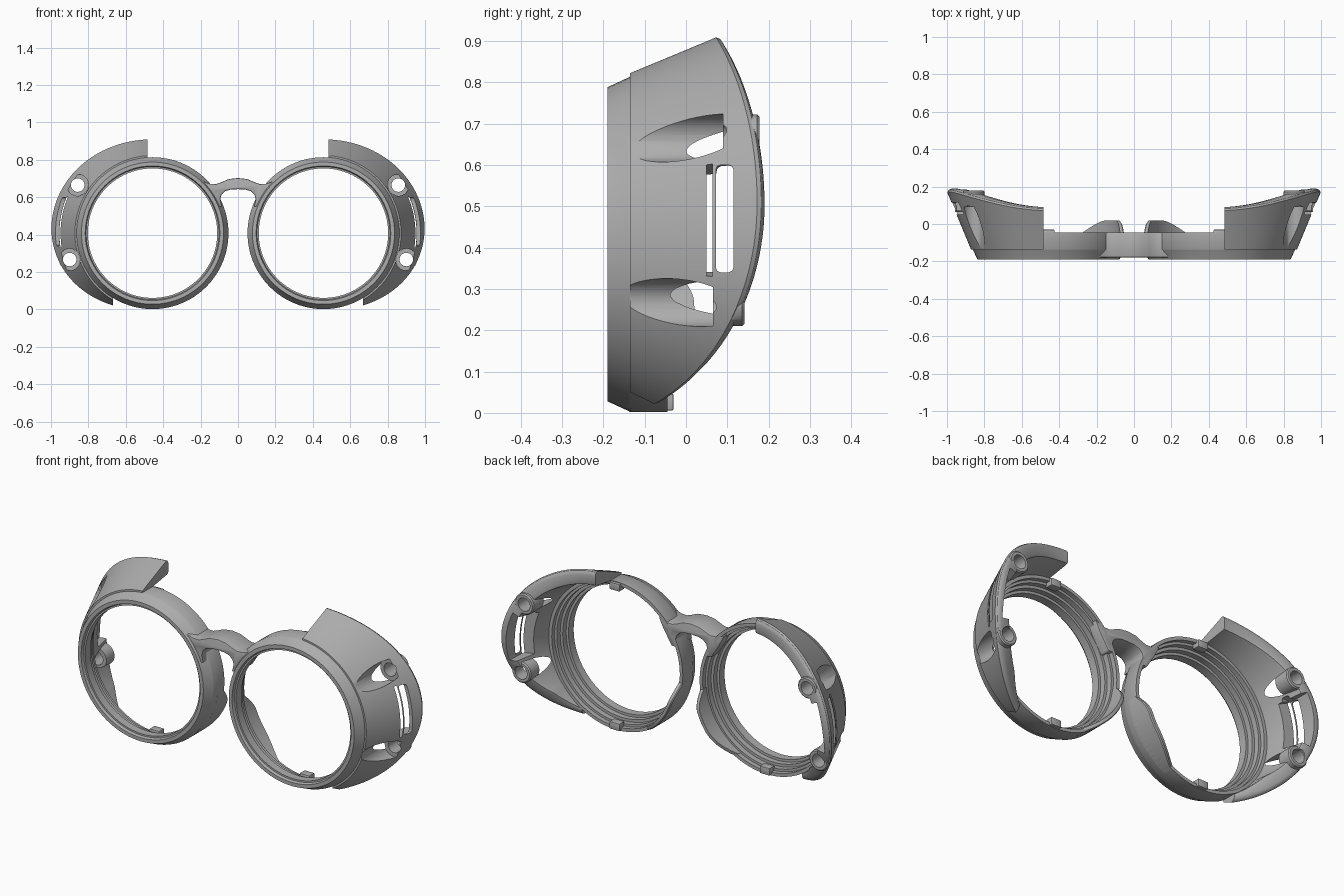
import bpy, bmesh
from math import sin, cos, radians, pi
from mathutils import Vector

cube = bpy.data.objects.get("Cube")
if cube:
    bpy.data.objects.remove(cube)

grey = bpy.data.materials.new("mid_grey")
grey.use_nodes = True
COL = (0.42, 0.42, 0.42, 1)
grey.diffuse_color = COL
grey.node_tree.nodes["Principled BSDF"].inputs["Base Color"].default_value = COL

CX, CZ = 0.457, 0.408      # lens centre
FLARE = 0.415              # cone slope of the side shields


def finish(name, bm):
    bmesh.ops.recalc_face_normals(bm, faces=bm.faces)
    mesh = bpy.data.meshes.new(name)
    bm.to_mesh(mesh)
    bm.free()
    ob = bpy.data.objects.new(name, mesh)
    bpy.context.collection.objects.link(ob)
    mesh.materials.append(grey)
    return ob


def sweep_bm(section, t0=0, t1=360, n=96, centre=(CX, CZ)):
    """Turn a closed (radius, y) section about an axis along y."""
    bm = bmesh.new()
    closed = t1 - t0 == 360
    rings = []
    for i in range(n if closed else n + 1):
        deg = t0 + (t1 - t0) * i / n
        a = radians(deg)
        pts = section(deg) if callable(section) else section
        rings.append([bm.verts.new((centre[0] + r * cos(a), y, centre[1] + r * sin(a)))
                      for r, y in pts])
    pairs = list(zip(rings, rings[1:]))
    if closed:
        pairs.append((rings[-1], rings[0]))
    else:
        bm.faces.new(rings[0])
        bm.faces.new(rings[-1])
    for a, b in pairs:
        for j in range(len(a)):
            k = (j + 1) % len(a)
            bm.faces.new((a[j], a[k], b[k], b[j]))
    return bm


def sweep(name, *args, **kw):
    return finish(name, sweep_bm(*args, **kw))


def box(name, lo, hi):
    bm = bmesh.new()
    bmesh.ops.create_cube(bm, size=1)
    for v in bm.verts:
        v.co = Vector([l + (h - l) * (c + 0.5) for l, h, c in zip(lo, hi, v.co)])
    return finish(name, bm)


def cylinder(x, z, r, y0, y1):
    bm = bmesh.new()
    for y in (y0, y1):
        bm.faces.new([bm.verts.new((x + r * cos(i * pi / 24), y, z + r * sin(i * pi / 24)))
                      for i in range(48)])
    bm.verts.ensure_lookup_table()
    for i in range(48):
        k = (i + 1) % 48
        bm.faces.new([bm.verts[j] for j in (i, k, k + 48, i + 48)])
    return finish("cutter", bm)


def apply(ob, mod):
    bpy.ops.object.select_all(action="DESELECT")
    bpy.context.view_layer.objects.active = ob
    ob.select_set(True)
    bpy.ops.object.modifier_apply(modifier=mod.name)


def boolean(ob, tool, op="DIFFERENCE"):
    mod = ob.modifiers.new("cut", "BOOLEAN")
    mod.operation, mod.object, mod.solver = op, tool, "EXACT"
    apply(ob, mod)
    bpy.data.objects.remove(tool)


def bevel(ob, width):
    mod = ob.modifiers.new("bevel", "BEVEL")
    mod.width, mod.segments, mod.limit_method = width, 2, "ANGLE"
    apply(ob, mod)


def done(ob, mirror=True):
    if mirror:
        apply(ob, ob.modifiers.new("mirror", "MIRROR"))
    bpy.ops.object.select_all(action="DESELECT")
    bpy.context.view_layer.objects.active = ob
    ob.select_set(True)
    bpy.ops.object.shade_smooth_by_angle(angle=radians(32))


# Lens rims with stepped seat inside
done(sweep("lens_rims", [
    (0.36, -0.19), (0.38, -0.19), (0.403, -0.14), (0.406, -0.135), (0.406, -0.045),
    (0.388, -0.045), (0.388, -0.07), (0.375, -0.07), (0.375, -0.1), (0.36, -0.1),
    (0.36, -0.13), (0.346, -0.13), (0.346, -0.175), (0.355, -0.175)]))


# Side shields: flared wall with a curved rear edge
def back_y(deg):
    z = CZ + 0.5 * sin(radians(deg))
    return 0.19 - (0.6 if z > 0.5 else 0.88) * (z - 0.5) ** 2


def cone_r(y):
    return 0.415 + FLARE * (y + 0.135)


def shield_section(deg):
    yb = back_y(deg)
    ro = cone_r(yb)
    ri = max(ro - 0.085, 0.405)
    return [(0.398, -0.135), (0.415, -0.135), (cone_r(yb - 0.032), yb - 0.032),
            (ro - 0.007, yb - 0.018), (ro - 0.011, yb - 0.008), (ro - 0.02, yb - 0.002),
            (ro - 0.03, yb), (ri + 0.012, yb), (ri + 0.003, yb - 0.004),
            (ri, yb - 0.014), (0.402, -0.06)]


bm = sweep_bm(shield_section, -75, 95, 80)
for x, low in ((0.485, False), (0.667, True)):
    faces = [f for f in bm.faces if (f.calc_center_median().z < CZ) == low]
    geom = set(faces) | {e for f in faces for e in f.edges} | {v for f in faces for v in f.verts}
    bmesh.ops.bisect_plane(bm, geom=list(geom), plane_co=(x, 0, 0), plane_no=(1, 0, 0),
                           clear_inner=True)
    bmesh.ops.holes_fill(bm, edges=[e for e in bm.edges if e.is_boundary], sides=0)
shield = finish("side_shields", bm)

# Strap slot through the wall, opened from behind to leave a thin bar
boolean(shield, sweep("cutter", [(0.37, 0.05), (0.497, 0.05), (0.51, 0.3), (0.37, 0.3)], -9, 23, 24))
slot = box("cutter", (0.85, 0.072, 0.34), (1.1, 0.115, 0.6))
bevel(slot, 0.012)
boolean(shield, slot)

# Screw holes with front scallops and rear bosses
for name, x, z, floor, back in (("upper_screw_bosses", 0.857, 0.665, 0.09, 0.178),
                                ("lower_screw_bosses", 0.9, 0.267, 0.065, 0.142)):
    boolean(shield, cylinder(x, z, 0.058, -0.3, floor))
    boolean(shield, cylinder(x, z, 0.037, -0.3, 0.4))
    boss = sweep(name, [(0.036, floor), (0.057, floor), (0.057, back - 0.006),
                        (0.051, back), (0.036, back)], n=48, centre=(x, z))
    boolean(boss, sweep("cutter", [(0.3, -0.135), (0.414, -0.135), (cone_r(0.3), 0.3), (0.3, 0.3)],
                        -70, 70, 72), "INTERSECT")
    done(boss)
done(shield)


# Nose-side lobes rising behind the rims
def lobe_section(deg):
    rise = min(1, (deg - 186) / 16, (243 - deg) / 28)
    top = -0.05 + 0.07 * sin(max(rise, 0) * pi / 2)
    return [(0.385, -0.1), (0.406, -0.1), (0.406, top - 0.005), (0.401, top), (0.385, top)]


done(sweep("nose_lobes", lobe_section, 186, 243, 30))

# Retaining clips at the top and bottom of each rim
for name, z0, z1 in (("upper_clips", 0.77, 0.81), ("lower_clips", 0.006, 0.046)):
    clip = box(name, (0.425, -0.075, z0), (0.485, -0.03, z1))
    bevel(clip, 0.004)
    done(clip)

# Arched bridge between the rims
half = [(0, 0.703), (0.05, 0.697), (0.085, 0.682), (0.115, 0.671), (0.15, 0.672), (0.2, 0.69),
        (0.17, 0.63), (0.12, 0.55), (0.085, 0.55), (0.095, 0.59), (0.088, 0.615),
        (0.07, 0.632), (0.04, 0.641), (0, 0.643)]
outline = half + [(-x, z) for x, z in reversed(half[1:-1])]
bm = bmesh.new()
face = bm.faces.new([bm.verts.new((x, -0.178, z)) for x, z in outline])
out = bmesh.ops.extrude_face_region(bm, geom=[face])["geom"]
bmesh.ops.translate(bm, vec=(0, 0.133, 0), verts=[v for v in out if isinstance(v, bmesh.types.BMVert)])
bridge = finish("bridge", bm)
bevel(bridge, 0.006)
done(bridge, mirror=False)
